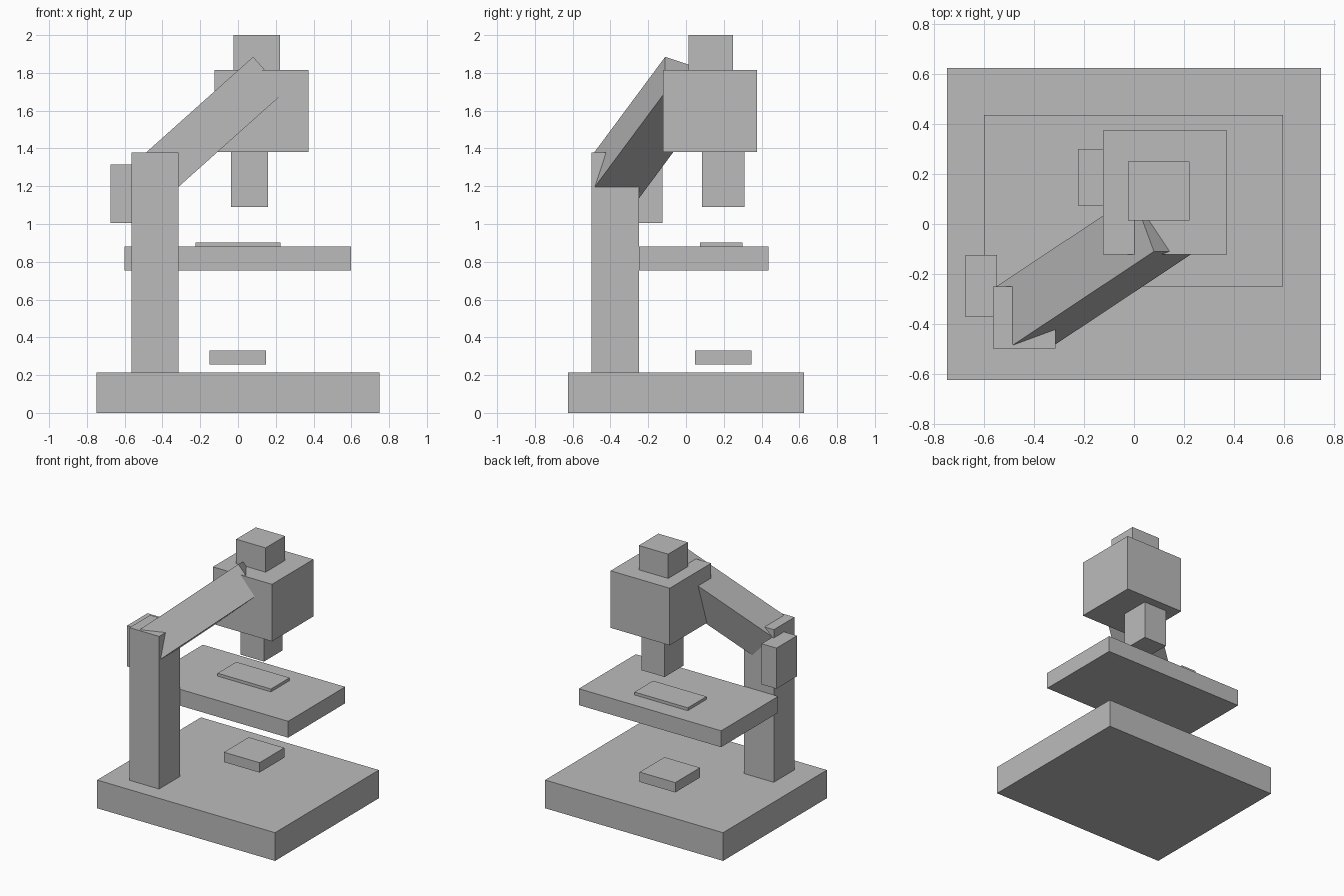
import bpy
from mathutils import Matrix, Vector

if "Cube" in bpy.data.objects:
    bpy.data.objects.remove(bpy.data.objects["Cube"])

grey = bpy.data.materials.new("plain_grey")
grey.diffuse_color = (0.5, 0.5, 0.5, 1)
grey.use_nodes = True
grey.node_tree.nodes["Principled BSDF"].inputs["Base Color"].default_value = grey.diffuse_color


def add_cube(name, matrix):
    """Unit cube placed by a matrix holding its size, turn and centre."""
    bpy.ops.mesh.primitive_cube_add(size=1)
    ob = bpy.context.object
    ob.name = ob.data.name = name
    ob.data.transform(matrix)
    ob.data.materials.append(grey)
    return ob


def box(name, x0, x1, y0, y1, z0, z1):
    """Axis-aligned block given by its limits."""
    centre = Matrix.Translation(((x0 + x1) / 2, (y0 + y1) / 2, (z0 + z1) / 2))
    return add_cube(name, centre @ Matrix.Diagonal((x1 - x0, y1 - y0, z1 - z0, 1)))


# Foot, column and focus knob
box("base", -0.75, 0.75, -0.625, 0.625, 0, 0.215)
box("pillar", -0.565, -0.315, -0.5, -0.25, 0.215, 1.378)
box("focus_knob", -0.675, -0.55, -0.373, -0.125, 1.005, 1.315)

# Lamp, stage and glass slide
box("lamp", -0.152, 0.148, 0.048, 0.346, 0.255, 0.33)
box("stage", -0.602, 0.598, -0.25, 0.437, 0.755, 0.88)
box("slide", -0.225, 0.225, 0.075, 0.3, 0.88, 0.902)

# Head with eyepiece above and lens below
box("head", -0.125, 0.373, -0.123, 0.375, 1.38, 1.815)
box("eyepiece", -0.025, 0.223, 0.014, 0.25, 1.815, 2.0)
box("lens", -0.037, 0.16, 0.085, 0.31, 1.09, 1.38)

# Slanted square arm joining the pillar top to the head
along = Vector((0.565, 0.375, 0.505)).normalized()
down = Vector((along.z, 0, -along.x)).normalized()
side = along.cross(down)
width, length = 0.25, 0.845
peak = Vector((0.08, -0.11, 1.885))
mid = peak + (side + down) * width / 2 - along * length / 2
turn = Matrix((along, side, down)).transposed().to_4x4()
if turn.determinant() < 0:
    turn = turn @ Matrix.Diagonal((1, 1, -1, 1))
add_cube("arm", Matrix.Translation(mid) @ turn
         @ Matrix.Diagonal((length, width, width, 1)))
